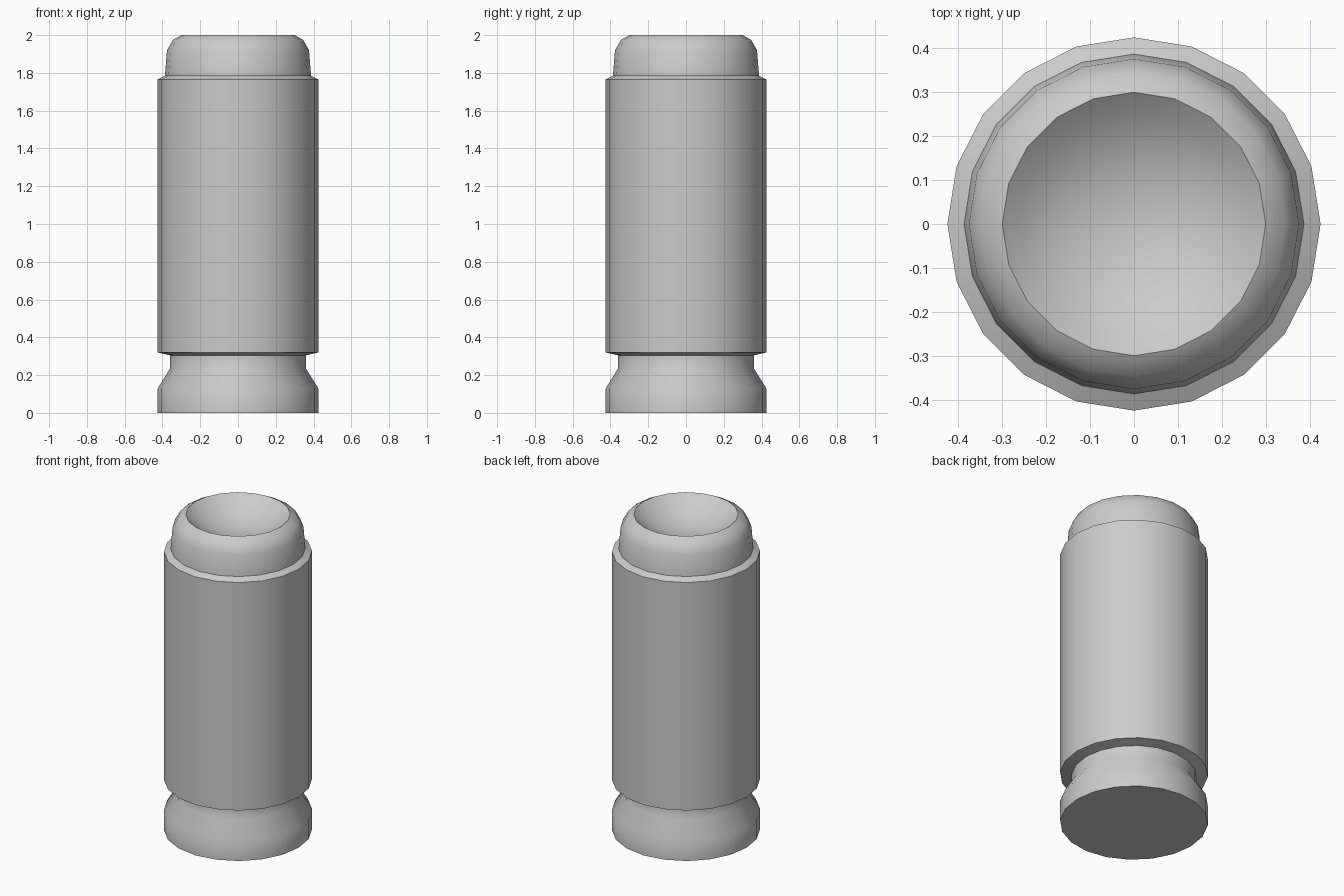
import bpy, bmesh, math

if "Cube" in bpy.data.objects:
    bpy.data.objects.remove(bpy.data.objects["Cube"])

SIDES = 20


def lathe(name, profile):
    """Revolve (radius, z) points around z; radius 0 closes to a pole."""
    bm = bmesh.new()
    rings = []
    for r, z in profile:
        if r == 0:
            rings.append([bm.verts.new((0, 0, z))] * SIDES)
        else:
            rings.append([bm.verts.new((r * math.cos(2 * math.pi * i / SIDES),
                                        r * math.sin(2 * math.pi * i / SIDES), z))
                          for i in range(SIDES)])
    for a, b in zip(rings, rings[1:]):
        for i in range(SIDES):
            j = (i + 1) % SIDES
            bm.faces.new(list(dict.fromkeys((a[i], a[j], b[j], b[i]))))
    bmesh.ops.recalc_face_normals(bm, faces=bm.faces)
    mesh = bpy.data.meshes.new(name)
    bm.to_mesh(mesh)
    bm.free()
    obj = bpy.data.objects.new(name, mesh)
    bpy.context.collection.objects.link(obj)
    bpy.ops.object.select_all(action='DESELECT')
    obj.select_set(True)
    bpy.context.view_layer.objects.active = obj
    bpy.ops.object.shade_smooth_by_angle(angle=math.radians(50))
    return obj


# Casing: rim, tapered extractor groove, straight wall, mouth
lathe("casing", [(0, 0), (0.425, 0), (0.425, 0.13), (0.36, 0.235), (0.36, 0.305),
                 (0.425, 0.32), (0.425, 1.765), (0.387, 1.785)])

# Rounded tip with a dished hollow on top
DISH_R, DISH_D, STEPS = 0.30, 0.12, 6
ball = (DISH_R ** 2 + DISH_D ** 2) / (2 * DISH_D)
rim_angle = math.asin(DISH_R / ball)
dish = []
for k in range(STEPS + 1):
    t = rim_angle * (1 - k / STEPS)
    dish.append((ball * math.sin(t) if k < STEPS else 0,
                 2.0 - DISH_D + ball * (1 - math.cos(t))))
lathe("tip", [(0.387, 1.785), (0.376, 1.92), (0.345, 1.975)] + dish)
